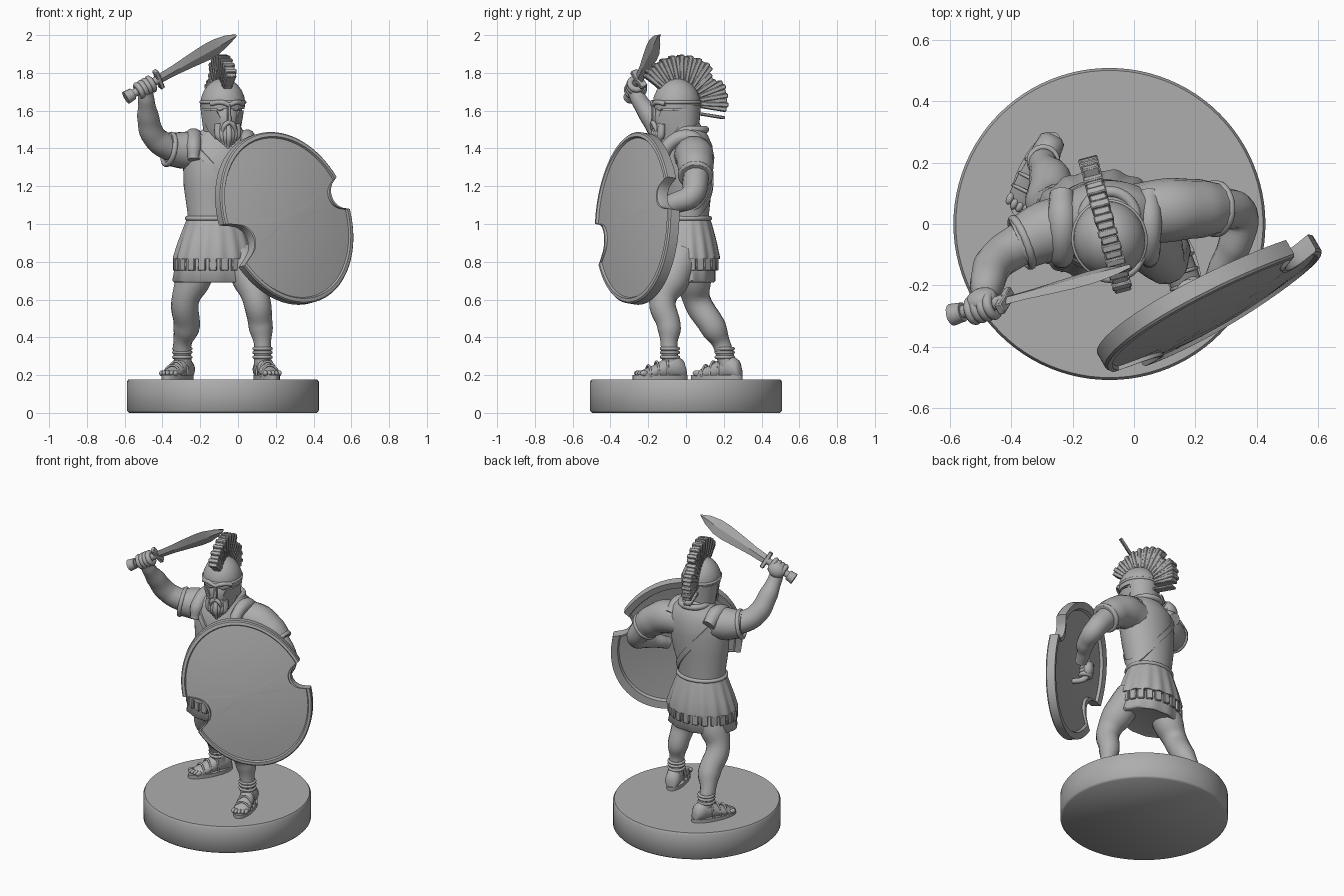
import bpy, bmesh
from math import sin, cos, pi, radians, hypot, sqrt
from mathutils import Vector, Matrix

if "Cube" in bpy.data.objects:
    bpy.data.objects.remove(bpy.data.objects["Cube"])

stone = bpy.data.materials.new("plain grey")
stone.use_nodes = True
GREY = (0.42, 0.42, 0.42, 1)
stone.diffuse_color = GREY
stone.node_tree.nodes["Principled BSDF"].inputs["Base Color"].default_value = GREY
I = Matrix.Identity(4)


def finish(ob, angle=40):
    bpy.ops.object.select_all(action='DESELECT')
    bpy.context.view_layer.objects.active = ob
    ob.select_set(True)
    if ob.type == 'CURVE':
        bpy.ops.object.convert(target='MESH')
        ob = bpy.context.object
    ob.data.materials.clear()
    ob.data.materials.append(stone)
    bpy.ops.object.shade_smooth_by_angle(angle=radians(angle))


def from_bmesh(name, bm, m=I, angle=40):
    bmesh.ops.recalc_face_normals(bm, faces=bm.faces)
    me = bpy.data.meshes.new(name)
    bm.to_mesh(me)
    bm.free()
    me.transform(m)
    ob = bpy.data.objects.new(name, me)
    bpy.context.collection.objects.link(ob)
    finish(ob, angle)


def loft(name, rings, m=I, angle=40):
    """Skin a list of equal rings and cap both ends."""
    bm = bmesh.new()
    vs = [[bm.verts.new(p) for p in r] for r in rings]
    n = len(vs[0])
    for a, b in zip(vs, vs[1:]):
        for i in range(n):
            j = (i + 1) % n
            bm.faces.new((a[i], a[j], b[j], b[i]))
    bm.faces.new(vs[0])
    bm.faces.new(vs[-1])
    from_bmesh(name, bm, m, angle)


def oval(z, cx, cy, rx, ry, turn=0.0, n=48, pleat=0.0, count=16):
    out = []
    for i in range(n):
        a = 2 * pi * i / n
        k = 1 + pleat * cos(count * a)
        x, y = rx * k * cos(a), ry * k * sin(a)
        out.append((cx + x * cos(turn) - y * sin(turn), cy + x * sin(turn) + y * cos(turn), z))
    return out


def tube(name, pts, m=I, closed=False, res=5):
    """Smooth tube through (x, y, z, radius) points."""
    cu = bpy.data.curves.new(name, 'CURVE')
    cu.dimensions = '3D'
    cu.bevel_depth, cu.bevel_resolution, cu.resolution_u = 1, res, 6
    cu.use_fill_caps = True
    sp = cu.splines.new('BEZIER')
    sp.bezier_points.add(len(pts) - 1)
    sp.use_cyclic_u = closed
    sp.radius_interpolation = 'EASE'
    for b, p in zip(sp.bezier_points, pts):
        b.co, b.radius = m @ Vector(p[:3]), p[3]
        b.handle_left_type = b.handle_right_type = 'AUTO'
    ob = bpy.data.objects.new(name, cu)
    bpy.context.collection.objects.link(ob)
    finish(ob, 60)


def box(name, c, size, m=I, rot=I, taper=1.0, bevel=0.004):
    bm = bmesh.new()
    bmesh.ops.create_cube(bm, size=1)
    for v in bm.verts:
        k = taper if v.co.z > 0 else 1
        v.co = (v.co.x * size[0] * k, v.co.y * size[1] * k, v.co.z * size[2])
    bmesh.ops.bevel(bm, geom=bm.edges[:], offset=bevel, segments=1, affect='EDGES')
    from_bmesh(name, bm, m @ Matrix.Translation(c) @ rot)


def ball(name, c, r, m=I):
    bm = bmesh.new()
    bmesh.ops.create_uvsphere(bm, u_segments=20, v_segments=12, radius=1)
    from_bmesh(name, bm, m @ Matrix.Translation(c) @ Matrix.Diagonal((*r, 1)), 60)


def hoop(name, c, axis, rad, thick, m=I):
    q = Vector(axis).to_track_quat('Z', 'Y').to_matrix().to_4x4()
    t = m @ Matrix.Translation(c) @ q
    tube(name, [(rad * cos(k * pi / 4), rad * sin(k * pi / 4), 0, thick) for k in range(8)], t, True, 3)


def frame(o, x, y, z):
    return Matrix.Translation(o) @ Matrix((x, y, z)).transposed().to_4x4()


# Round base
loft("base", [oval(z, -.08, 0, r, r, 0, 96) for z, r in ((0, .497), (.012, .508), (.165, .508), (.178, .5))], angle=50)

# Legs, sandals and feet
LEGS = {
    "left": ([(0, -.02, .84, .1), (.06, -.07, .72, .095), (.1, -.125, .59, .072), (.12, -.09, .46, .064),
              (.13, -.09, .36, .045), (.13, -.08, .25, .045)], (.13, -.06), 16),
    "right": ([(-.18, .03, .84, .1), (-.23, .04, .72, .093), (-.28, .06, .59, .073), (-.272, .14, .46, .07),
               (-.295, .19, .36, .048), (-.29, .22, .25, .046)], (-.285, .235), -26),
}
for side, (path, heel, turn) in LEGS.items():
    tube(side + "_leg", path)
    m = Matrix.Translation((heel[0], heel[1], .18)) @ Matrix.Rotation(radians(turn), 4, 'Z')
    shape = [(.06, .025, .06), (.045, .042, .1), (0, .047, .13), (-.05, .045, .11), (-.11, .05, .075), (-.17, .05, .05), (-.2, .035, .035)]
    loft(side + "_foot", [[(w * cos(k * pi / 10), y, h * (.5 + .5 * sin(k * pi / 10))) for k in range(20)]
                          for y, w, h in shape], m, 60)
    loft(side + "_sole", [oval(z, 0, -.08, .058, .15) for z in (-.005, .02)], m)
    for k in range(5):
        ball(side + "_toe", ((k - 2) * .02, -.2 + abs(k - 1.5) * .008, .03), (.012, .022, .015), m)
    for y, h in ((-.05, .11), (-.1, .082), (-.145, .062)):
        tube(side + "_sandal_strap", [(.049 * cos(k * pi / 6), y, .01 + h * sin(k * pi / 6), .006) for k in range(7)], m)
    for z in (.295, .32, .34):
        hoop(side + "_ankle_strap", (path[4][0], (path[4][1] + path[5][1]) / 2, z), (0, 0, 1), .045, .009)

# Tunic hem, pleated skirt and hanging tabs
TURN = radians(8)
loft("tunic_hem", [oval(z, -.125, 0, rx, ry, TURN, 96, .015, 12) for z, rx, ry in
                   ((.9, .18, .14), (.8, .203, .152), (.7, .222, .155), (.69, .21, .145), (.7, .17, .12))], angle=60)
loft("pleated_skirt", [oval(z, -.12, 0, rx, ry, TURN, 128, p) for z, rx, ry, p in
                       ((1.04, .147, .122, 0), (1.0, .162, .137, .01), (.91, .195, .16, .02), (.83, .22, .176, .025),
                        (.815, .22, .176, .025), (.815, .19, .14, 0))], angle=60)
for k in range(22):
    a = 2 * pi * k / 22
    place = Matrix.Translation((-.125, 0, .785)) @ Matrix.Rotation(TURN, 4, 'Z')
    box("skirt_tab", (.211 * cos(a), .162 * sin(a), 0), (.018, .042, .065), place, Matrix.Rotation(a, 4, 'Z'))

# Cuirass, belt edge, collar and baldric
TORSO = ((.98, -.12, 0, .15, .125), (1.06, -.12, 0, .148, .122), (1.2, -.11, 0, .178, .137), (1.32, -.1, 0, .192, .142),
         (1.41, -.095, .01, .185, .13), (1.47, -.085, .015, .145, .1), (1.52, -.08, 0, .08, .08), (1.58, -.08, -.03, .065, .07))
loft("cuirass", [oval(*t, TURN) for t in TORSO], angle=60)
tube("cuirass_edge", [(*p, .012) for p in oval(1.03, -.12, 0, .15, .125, TURN, 16)], closed=True)
tube("collar", [(*p, .018) for p in oval(1.5, -.08, .02, .085, .085, 0, 12)], closed=True)


def torso_at(z):
    for a, b in zip(TORSO, TORSO[1:]):
        if a[0] <= z <= b[0]:
            return Vector(a).lerp(Vector(b), (z - a[0]) / (b[0] - a[0]))


# The baldric is a flat band hugging the torso
band = []
for k in range(48):
    z = 1.25 - .2 * cos(2 * pi * k / 48)
    section = []
    for dz, grow in ((-.022, .97), (-.022, 1.05), (.022, 1.05), (.022, .97)):
        t = torso_at(z + dz)
        section.append(oval(t[0], t[1], t[2], t[3] * grow, t[4] * grow, TURN)[k])
    band.append(section)
loft("baldric", band + band[:1])
for x, r in ((-.235, 1), (.05, .85)):
    tube("shoulder_plate", [(x, -.12, 1.34, .03 * r), (x, -.09, 1.42, .042 * r), (x, .01, 1.46, .048 * r), (x, .1, 1.41, .04 * r)])

# Sleeves and arms
tube("right_sleeve", [(-.17, 0, 1.39, .1), (-.27, -.02, 1.39, .101), (-.375, -.065, 1.395, .088)])
hoop("right_cuff", (-.365, -.06, 1.395), (-1, -.4, .2), .081, .014)
tube("right_arm", [(-.3, -.03, 1.39, .075), (-.395, -.08, 1.42, .068), (-.452, -.125, 1.475, .064), (-.475, -.18, 1.56, .058),
                   (-.485, -.245, 1.65, .044), (-.49, -.27, 1.7, .04)])
tube("left_sleeve", [(0, .03, 1.36, .1), (.11, .045, 1.36, .104), (.2, .05, 1.315, .097), (.275, .05, 1.25, .085)])
hoop("left_cuff", (.265, .05, 1.258), (1, 0, -.85), .079, .014)
tube("left_arm", [(.2, .05, 1.32, .07), (.29, .05, 1.225, .068), (.342, .03, 1.15, .062), (.33, -.06, 1.11, .055),
                  (.29, -.13, 1.08, .042), (.265, -.185, 1.055, .038)])

# Leaf-bladed sword, local x along the blade
POMMEL, TIP = Vector((-.59, -.295, 1.67)), Vector((-.01, -.14, 2.0))
ax = (TIP - POMMEL).normalized()
ay = Vector((0, 0, 1)).cross(ax).normalized()
S = frame(POMMEL, ax, ay, ax.cross(ay)) @ Matrix.Rotation(radians(25), 4, 'X')
loft("sword_blade", [[(x, 0, w + o), (x, .011, o), (x, 0, o - w), (x, -.011, o)] for x, w, o in
                     ((.2, .028, 0), (.3, .032, .0), (.4, .042, .0), (.5, .051, -.002), (.56, .049, -.002),
                      (.63, .031, .0), (.685, .003, 0))], S, 20)
tube("sword_grip", [(0, 0, 0, .022), (.1, 0, 0, .021), (.2, 0, 0, .022)], S)
tube("sword_pommel", [(-.005, 0, 0, .036), (.04, 0, 0, .032)], S)
box("sword_guard", (.2, 0, 0), (.025, .04, .11), S)
ball("right_palm", (.115, .02, -.012), (.055, .036, .048), S)
for k in range(4):
    hoop("right_finger", (.078 + .024 * k, -.004, 0), (1, 0, 0), .033, .016, S)

# Notched shield, local x across, y up, z outward
u = Vector((.865, .5, 0)).normalized()
flat = Vector((u.y, -u.x, 0))
n = (flat + Vector((0, 0, .14))).normalized()
M = frame((.25, -.262, 1.031), u, n.cross(u), n)
NOTCHES = ((.355, .135, .085), (-.335, -.145, .105))
outline = []
for k in range(240):
    a = 2 * pi * k / 240
    x, y = .4 * cos(a), .458 * sin(a - .16)
    r = hypot(x, y)
    dx, dy = x / r, y / r
    for cx, cy, cr in NOTCHES:
        along = cx * dx + cy * dy
        gap = cr * cr - (cx * dy - cy * dx) ** 2
        if along > 0 and gap > 0:
            r = min(r, along - sqrt(gap))
    outline.append((dx * r, dy * r))


def shield_ring(s, lift):
    return [(x * s, y * s, .04 * (1 - (x * x / .16 + y * y / .207) * s * s) + lift) for x, y in outline]


loft("shield", [shield_ring(*p) for p in ((.02, -.02), (.5, -.02), (.88, -.02), (.9, -.035), (1, -.035), (1, .018), (.985, .025),
                                          (.945, .025), (.93, .012), (.7, .012), (.4, .012), (.02, .012))], M, 35)
tube("shield_grip", [(-.04, -.05, .02, .016), (-.04, -.03, -.06, .018), (-.04, .08, -.06, .018), (-.04, .1, .02, .016)], M)
for k in range(4):
    hoop("left_finger", (-.04, -.015 + .024 * k, -.06), (0, 1, 0), .029, .015, M)
ball("left_palm", (-.025, .02, -.08), (.04, .048, .03), M)

# Head and helmet, facing local -y
H = Matrix.Translation((-.08, -.05, 0)) @ Matrix.Rotation(radians(15), 4, 'Z')
loft("helmet_dome", [oval(z, 0, 0, r, r * 1.07) for z, r in
                     ((1.61, .114), (1.64, .118), (1.675, .113), (1.71, .098), (1.74, .075), (1.76, .048), (1.775, .01))], H, 60)
ball("face", (0, -.015, 1.56), (.088, .108, .12), H)
loft("helmet_back", [oval(z, 0, .03, rx, ry) for z, rx, ry in ((1.49, .095, .09), (1.55, .104, .093), (1.63, .114, .098))], H, 60)
tube("helmet_band", [(*p, .009) for p in oval(1.645, 0, 0, .115, .122, 0, 16)], H, True)
box("neck_guard", (0, .18, 1.575), (.05, .16, .016), H, Matrix.Rotation(radians(-9), 4, 'X'))
box("nose_guard", (0, -.125, 1.585), (.022, .025, .1), H, taper=.8)
for s in (-1, 1):
    tube("brow", [(0, -.13, 1.63, .012), (s * .045, -.12, 1.645, .013), (s * .09, -.085, 1.635, .012)], H)
    ball("eye", (s * .04, -.1, 1.61), (.018, .014, .011), H)
    # Curved cheek guard, narrowing toward the chin
    loft("cheek_guard", [[(s * (r + t) * cos(a) * .95, -(r + t) * sin(a) * 1.1, z) for r, a in
                          ((.1, lo), (.1, (lo + hi) / 2), (.1, hi), (.085, hi), (.085, (lo + hi) / 2), (.085, lo))]
                         for z, t, lo, hi in ((1.45, -.016, .75, 1.1), (1.5, -.002, .2, 1.15), (1.56, .012, -.1, 1.15),
                                              (1.6, .016, -.1, .95))], H)
    tube("moustache", [(0, -.13, 1.54, .012), (s * .022, -.128, 1.525, .013), (s * .038, -.115, 1.48, .008)], H)

# Beard strands
for k in range(-3, 4):
    x = k * .017
    tube("beard_strand", [(x, -.095, 1.53, .02), (x, -.12 + abs(x) * .4, 1.47, .02), (x * .6, -.105, 1.4 + abs(x) * .6, .008)], H)

# Crest: curved holder and a fan of upright bristles
arc = [radians(d) for d in range(-5, 146, 15)]
tube("crest_holder", [(0, .012 + .145 * cos(a), 1.64 + .145 * sin(a), .02) for a in arc], H)
for k in range(27):
    deg = -8 + k * 5.8
    a = radians(deg)
    top = .245 + .004 * sin(a) + .007 * (k % 2) - (.035 if 28 < deg < 48 else 0)
    mid = (top + .1) / 2
    box("crest_bristle", (0, .025 + mid * cos(a), 1.64 + mid * sin(a)), (.046 + .008 * (k % 2), .021, top - .1), H,
        Matrix.Rotation(a - pi / 2, 4, 'X'), 1.2)
